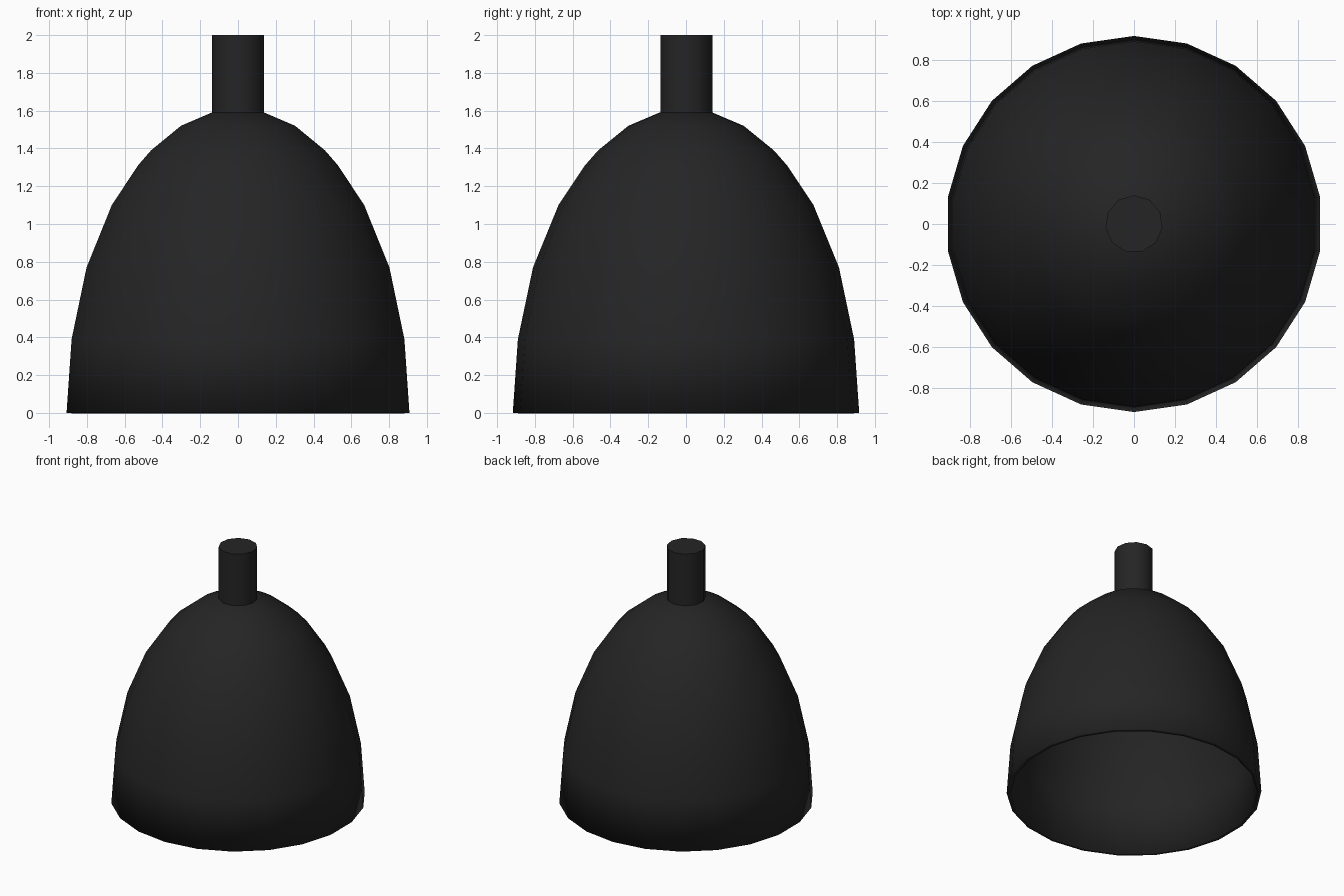
import bpy
import math

cube = bpy.data.objects.get("Cube")
if cube:
    bpy.data.objects.remove(cube, do_unlink=True)

# Single matte black finish
black = bpy.data.materials.new("matte black")
black.use_nodes = True
color = (0.018, 0.018, 0.018, 1)
black.diffuse_color = color
shader = black.node_tree.nodes["Principled BSDF"]
shader.inputs["Base Color"].default_value = color
shader.inputs["Roughness"].default_value = 0.8


def lathe(name, profile, sides, smooth_angle):
    """Revolve (radius, height) points around z; zero radius makes a pole."""
    verts, faces, rings = [], [], []
    for radius, height in profile:
        start = len(verts)
        count = sides if radius > 0 else 1
        for i in range(count):
            a = math.pi / 2 + math.tau * i / sides
            verts.append((radius * math.cos(a), radius * math.sin(a), height))
        rings.append([start + i % count for i in range(sides)])
    for low, high in zip(rings, rings[1:]):
        for i in range(sides):
            j = (i + 1) % sides
            face = list(dict.fromkeys((low[i], low[j], high[j], high[i])))
            faces.append(face)
    mesh = bpy.data.meshes.new(name)
    mesh.from_pydata(verts, [], faces)
    mesh.materials.append(black)
    obj = bpy.data.objects.new(name, mesh)
    bpy.context.collection.objects.link(obj)
    bpy.ops.object.select_all(action="DESELECT")
    obj.select_set(True)
    bpy.context.view_layer.objects.active = obj
    bpy.ops.object.shade_smooth_by_angle(angle=math.radians(smooth_angle))
    return obj


# Domed shade, open at the bottom, with a thin wall
dome = [(0.917, 0), (0.89, 0.39), (0.81, 0.77), (0.675, 1.10), (0.535, 1.31),
        (0.465, 1.39), (0.305, 1.52), (0.14, 1.59), (0, 1.60)]
shade = lathe("shade", dome, 22, 40)
wall = shade.modifiers.new("wall", "SOLIDIFY")
wall.thickness = 0.03
wall.offset = -1

# Cord holder standing on top of the shade
lathe("stem", [(0, 1.58), (0.14, 1.58), (0.14, 2), (0, 2)], 11, 40)
